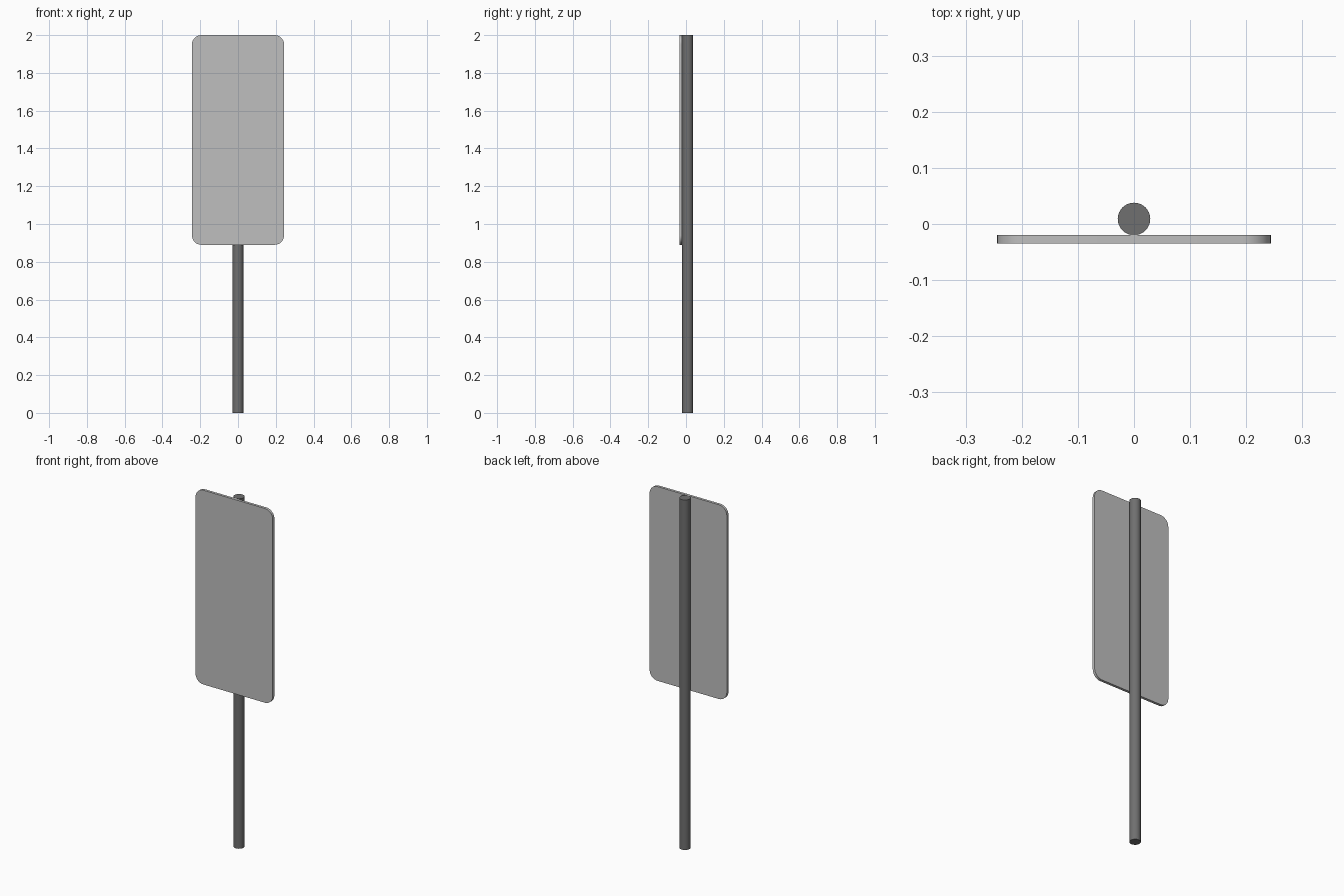
import bpy
import bmesh
from math import pi, sin, cos

cube = bpy.data.objects.get("Cube")
if cube:
    bpy.data.objects.remove(cube, do_unlink=True)


def material(name, value):
    mat = bpy.data.materials.new(name)
    mat.use_nodes = True
    color = (value, value, value, 1)
    mat.diffuse_color = color
    mat.node_tree.nodes["Principled BSDF"].inputs["Base Color"].default_value = color
    return mat


def extruded(name, outline, offset, mat):
    """Extrude a closed planar outline by an offset and shade its rounded sides smooth."""
    bm = bmesh.new()
    face = bm.faces.new([bm.verts.new(p) for p in outline])
    result = bmesh.ops.extrude_face_region(bm, geom=[face], use_keep_orig=True)
    moved = [v for v in result["geom"] if isinstance(v, bmesh.types.BMVert)]
    bmesh.ops.translate(bm, verts=moved, vec=offset)
    bmesh.ops.recalc_face_normals(bm, faces=bm.faces)
    mesh = bpy.data.meshes.new(name)
    bm.to_mesh(mesh)
    bm.free()
    mesh.materials.append(mat)
    obj = bpy.data.objects.new(name, mesh)
    bpy.context.collection.objects.link(obj)
    bpy.ops.object.select_all(action="DESELECT")
    obj.select_set(True)
    bpy.context.view_layer.objects.active = obj
    bpy.ops.object.shade_smooth_by_angle(angle=pi / 6)
    return obj


# Sign panel: rounded rectangle with its back touching the pole
HALF_W, BOTTOM, TOP, RADIUS, STEPS = 0.244, 0.89, 2.0, 0.05, 8
FRONT_Y, THICKNESS = -0.035, 0.015
corners = [(HALF_W - RADIUS, TOP - RADIUS), (RADIUS - HALF_W, TOP - RADIUS),
           (RADIUS - HALF_W, BOTTOM + RADIUS), (HALF_W - RADIUS, BOTTOM + RADIUS)]
panel = []
for i, (cx, cz) in enumerate(corners):
    for s in range(STEPS + 1):
        a = (i + s / STEPS) * pi / 2
        panel.append((cx + RADIUS * cos(a), FRONT_Y, cz + RADIUS * sin(a)))
extruded("sign_panel", panel, (0, THICKNESS, 0), material("light grey", 0.52))

# Round pole running the full height
POLE_R, POLE_Y, SIDES = 0.029, 0.009, 32
ring = [(POLE_R * cos(2 * pi * i / SIDES), POLE_Y + POLE_R * sin(2 * pi * i / SIDES), 0)
        for i in range(SIDES)]
extruded("pole", ring, (0, 0, TOP), material("dark grey", 0.16))
